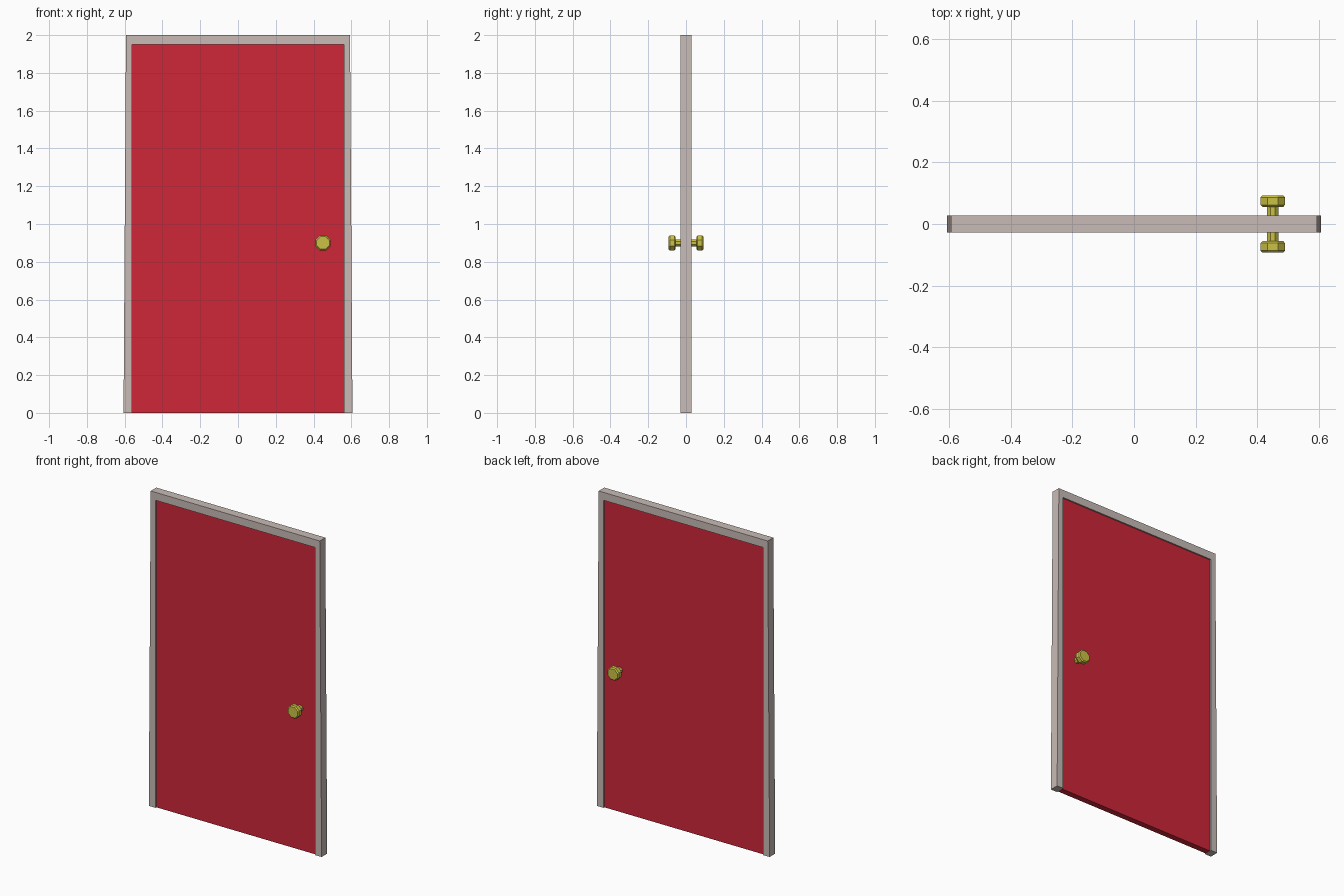
import bpy, bmesh, math
from mathutils import Matrix

if "Cube" in bpy.data.objects:
    bpy.data.objects.remove(bpy.data.objects["Cube"])


def material(name, rgb):
    m = bpy.data.materials.new(name)
    m.diffuse_color = (*rgb, 1)
    m.use_nodes = True
    m.node_tree.nodes["Principled BSDF"].inputs["Base Color"].default_value = m.diffuse_color
    return m


def finish(name, bm, mat):
    bmesh.ops.recalc_face_normals(bm, faces=bm.faces)
    me = bpy.data.meshes.new(name)
    bm.to_mesh(me)
    bm.free()
    me.materials.append(mat)
    ob = bpy.data.objects.new(name, me)
    bpy.context.collection.objects.link(ob)
    return ob


def slab(name, quads, half_depth, mat):
    """Extrude joined front-view quads through y."""
    bm = bmesh.new()
    for quad in quads:
        bm.faces.new([bm.verts.new((x, -half_depth, z)) for x, z in quad])
    bmesh.ops.remove_doubles(bm, verts=bm.verts, dist=1e-5)
    ext = bmesh.ops.extrude_face_region(bm, geom=bm.faces[:], use_keep_orig=True)
    verts = [g for g in ext["geom"] if isinstance(g, bmesh.types.BMVert)]
    bmesh.ops.translate(bm, verts=verts, vec=(0, 2 * half_depth, 0))
    return finish(name, bm, mat)


def lathe_y(name, profile, sides, side, x, z, mat):
    """Closed low-poly turning along y; profile is (radius, distance)."""
    bm = bmesh.new()
    rings = []
    for r, d in profile:
        angles = [math.tau * (i + 0.5) / sides for i in range(sides)]
        rings.append([bm.verts.new((x + r * math.cos(a), side * d, z + r * math.sin(a)))
                      for a in angles])
    for a, b in zip(rings, rings[1:]):
        for i in range(sides):
            j = (i + 1) % sides
            bm.faces.new((a[i], a[j], b[j], b[i]))
    bm.faces.new(rings[0])
    bm.faces.new(rings[-1])
    return finish(name, bm, mat)


frame_mat = material("frame_paint", (0.58, 0.50, 0.47))
door_mat = material("door_red", (0.62, 0.02, 0.04))
brass = material("knob_brass", (0.60, 0.54, 0.06))

# Frame: two slightly tapered jambs and a lintel, mitred at the top
BOT, TOP, IN, HEAD = 0.606, 0.593, 0.56, 1.95
jambs = [[(s * BOT, 0), (s * IN, 0), (s * IN, HEAD), (s * TOP, 2)] for s in (-1, 1)]
lintel = [(-TOP, 2), (TOP, 2), (IN, HEAD), (-IN, HEAD)]
slab("door_frame", jambs + [lintel], 0.028, frame_mat)

# Door leaf, slightly recessed
slab("door_panel", [[(-IN, 0), (IN, 0), (IN, HEAD), (-IN, HEAD)]], 0.019, door_mat)

# Knob on each face
knob = [(0.020, 0.015), (0.020, 0.055), (0.036, 0.055), (0.043, 0.062),
        (0.043, 0.086), (0.036, 0.093)]
for side, label in ((-1, "front"), (1, "back")):
    lathe_y(f"{label}_knob", knob, 8, side, 0.45, 0.90, brass)
